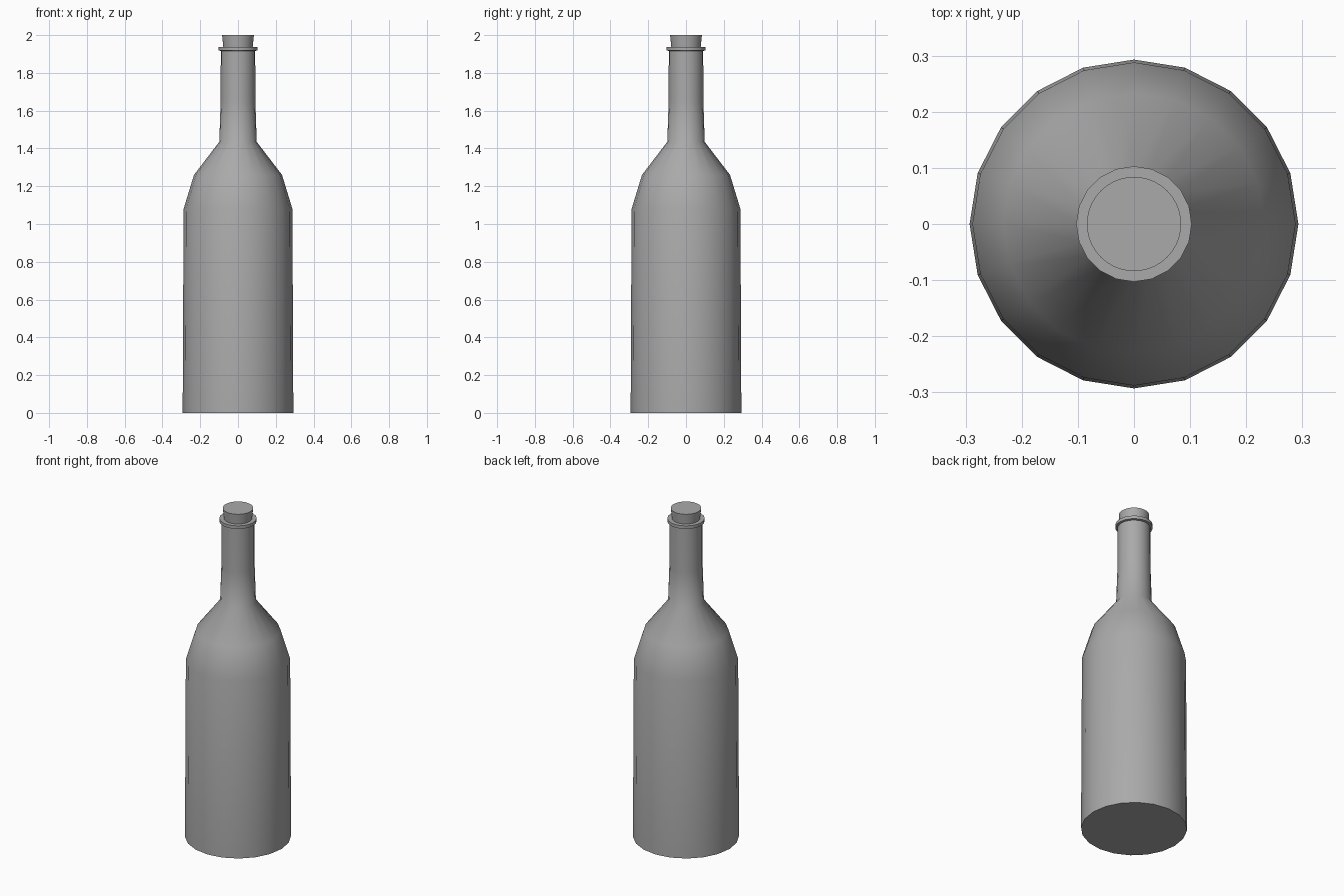
import bpy, bmesh, math

cube = bpy.data.objects.get("Cube")
if cube:
    bpy.data.objects.remove(cube)

GREY = (0.4, 0.4, 0.4, 1)
grey = bpy.data.materials.new("plain grey")
grey.use_nodes = True
grey.diffuse_color = GREY
grey.node_tree.nodes["Principled BSDF"].inputs["Base Color"].default_value = GREY


def lathe(name, profile, sides=20):
    """Turn a (radius, height) profile round z, with flat caps at both ends."""
    bm = bmesh.new()
    rings = []
    for r, z in profile:
        rings.append([bm.verts.new((r * math.cos(a), r * math.sin(a), z))
                      for a in (math.tau * i / sides for i in range(sides))])
    for low, high in zip(rings, rings[1:]):
        for i in range(sides):
            j = (i + 1) % sides
            bm.faces.new((low[i], low[j], high[j], high[i]))
    bm.faces.new(rings[0][::-1])
    bm.faces.new(rings[-1])
    mesh = bpy.data.meshes.new(name)
    bm.to_mesh(mesh)
    bm.free()
    mesh.materials.append(grey)
    obj = bpy.data.objects.new(name, mesh)
    bpy.context.collection.objects.link(obj)
    bpy.ops.object.select_all(action="DESELECT")
    obj.select_set(True)
    bpy.context.view_layer.objects.active = obj
    bpy.ops.object.shade_smooth_by_angle(angle=math.radians(40))
    return obj


# Body, shoulder and neck in one turned shape
lathe("bottle", [(0.293, 0), (0.288, 1.08), (0.233, 1.26), (0.099, 1.435),
                 (0.092, 1.65), (0.091, 1.93)])

# Raised lip around the mouth
lathe("lip_ring", [(0.09, 1.916), (0.103, 1.919), (0.103, 1.938), (0.09, 1.938)])

# Tapered cork
lathe("cork", [(0.074, 1.9), (0.084, 2.0)], sides=40)
